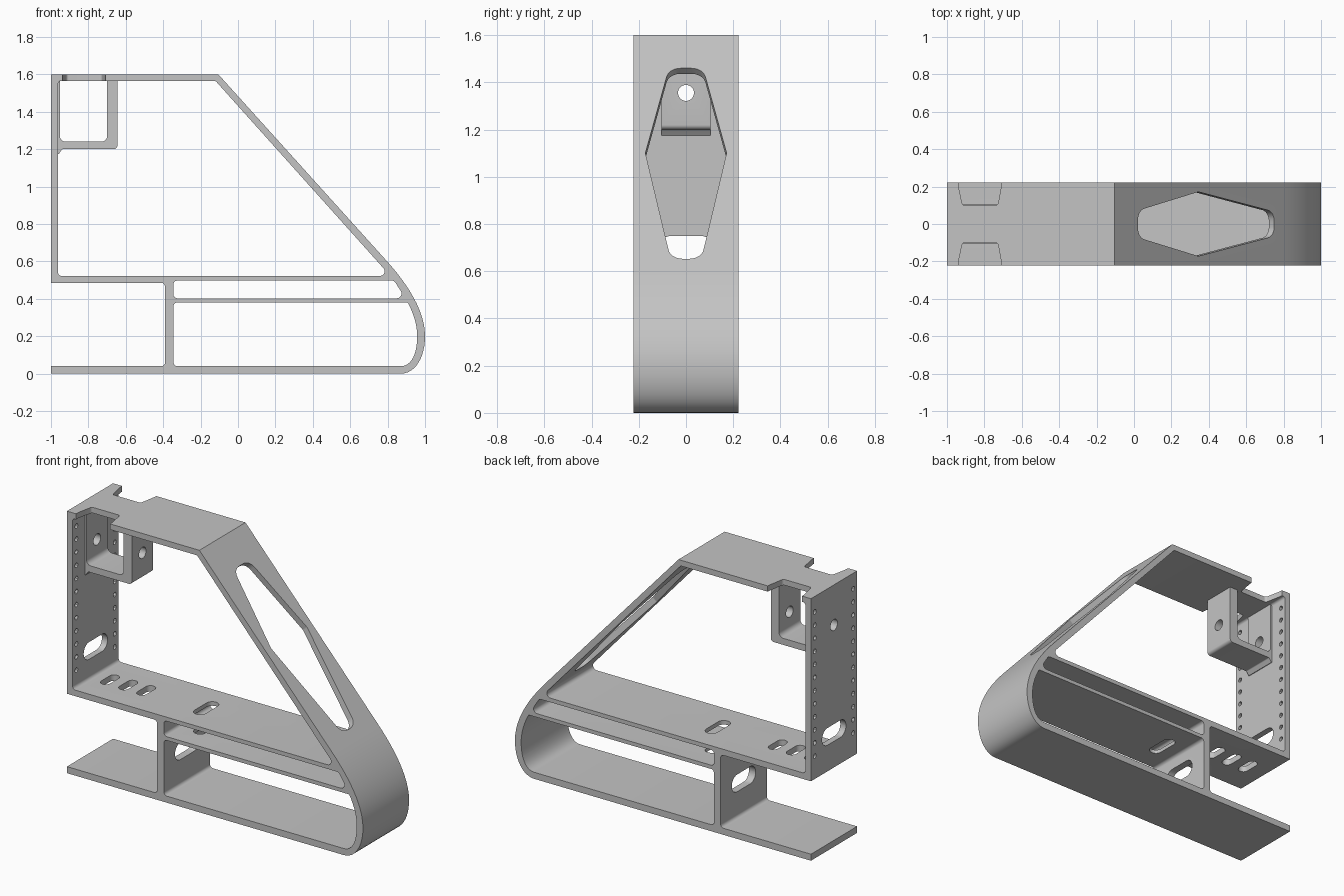
import bpy, bmesh, math
from mathutils import Vector

if "Cube" in bpy.data.objects:
    bpy.data.objects.remove(bpy.data.objects["Cube"])

X, Y, Z = Vector((1, 0, 0)), Vector((0, 1, 0)), Vector((0, 0, 1))
HALF = 0.2225                      # half depth of the extrusion

grey = bpy.data.materials.new("light grey")
grey.diffuse_color = (0.55, 0.55, 0.55, 1)
grey.use_nodes = True
grey.node_tree.nodes["Principled BSDF"].inputs["Base Color"].default_value = grey.diffuse_color


def rounded(points, steps=6):
    """Outline from (a, b, radius) corners; radius 0 keeps the point."""
    out, n = [], len(points)
    for i, (a, b, r) in enumerate(points):
        p = Vector((a, b, 0))
        if r == 0:
            out.append((a, b))
            continue
        u = (Vector((*points[i - 1][:2], 0)) - p).normalized()
        v = (Vector((*points[(i + 1) % n][:2], 0)) - p).normalized()
        half = u.angle(v) / 2
        c = p + (u + v).normalized() * (r / math.sin(half))
        d0 = p + u * (r / math.tan(half)) - c
        d1 = p + v * (r / math.tan(half)) - c
        for k in range(steps + 1):
            d = d0.normalized().slerp(d1.normalized(), k / steps)
            q = c + d.normalized() * r
            out.append((q.x, q.y))
    return out


def bezier(p0, p1, p2, p3, steps=12):
    pts = []
    for k in range(steps + 1):
        t = k / steps
        w = ((1-t)**3, 3*t*(1-t)**2, 3*t*t*(1-t), t**3)
        pts.append(tuple(sum(wi * p[j] for wi, p in zip(w, (p0, p1, p2, p3)))
                         for j in (0, 1)) + (0,))
    return pts


def circle(a, b, r, n=20):
    return [(a + r * math.cos(2 * math.pi * k / n),
             b + r * math.sin(2 * math.pi * k / n)) for k in range(n)]


def slot(a, b, la, lb):
    """Stadium outline with full sizes la by lb."""
    r = min(la, lb) * 0.495
    return rounded([(a + i * la / 2, b + j * lb / 2, r)
                    for i, j in ((-1, -1), (1, -1), (1, 1), (-1, 1))], 8)


def prism(bm, pts, u, v, lo, hi, origin=Vector()):
    """Extrude an outline in the u, v plane from lo to hi along u x v."""
    n = u.cross(v)
    low = [bm.verts.new(origin + u * a + v * b + n * lo) for a, b in pts]
    top = [bm.verts.new(origin + u * a + v * b + n * hi) for a, b in pts]
    faces = [bm.faces.new(low[::-1]), bm.faces.new(top)]
    for i in range(len(pts)):
        j = (i + 1) % len(pts)
        faces.append(bm.faces.new((low[i], low[j], top[j], top[i])))
    bmesh.ops.recalc_face_normals(bm, faces=faces)


def make(name, bm):
    mesh = bpy.data.meshes.new(name)
    bm.to_mesh(mesh)
    bm.free()
    mesh.materials.append(grey)
    obj = bpy.data.objects.new(name, mesh)
    bpy.context.collection.objects.link(obj)
    return obj


def cut(obj, cutter):
    bpy.context.view_layer.objects.active = obj
    mod = obj.modifiers.new("cut", 'BOOLEAN')
    mod.operation, mod.solver, mod.object = 'DIFFERENCE', 'EXACT', cutter
    bpy.ops.object.modifier_apply(modifier=mod.name)
    bpy.data.objects.remove(cutter)


# Frame silhouette with the rounded nose and the open notch at lower left
nose = (bezier((0.80, 0.597), (0.90, 0.485), (1.0, 0.34), (1.0, 0.2))
        + bezier((1.0, 0.2), (1.0, 0.09), (0.95, 0), (0.87, 0))[1:])
outline = ([(-1, 1.6, 0), (-0.105, 1.6, 0)] + nose +
           [(-1, 0, 0), (-1, 0.04, 0), (-0.39, 0.04, 0.02),
            (-0.39, 0.485, 0.02), (-1, 0.485, 0)])
bm = bmesh.new()
prism(bm, rounded(outline), X, Z, -HALF, HALF)
frame = make("frame", bm)

# Three openings: main window, narrow gap, lower chamber
bm = bmesh.new()
window = [(-0.962, 1.565, 0.015), (-0.12, 1.565, 0.015),
          (0.815, 0.522, 0.025), (-0.962, 0.522, 0.02)]
gap = [(-0.345, 0.497, 0.02), (0.835, 0.497, 0.02),
       (0.895, 0.403, 0.025), (-0.345, 0.403, 0.02)]
chamber = ([(-0.345, 0.04, 0.02), (-0.345, 0.38, 0.02)]
           + bezier((0.907, 0.38), (0.94, 0.32), (0.958, 0.26), (0.958, 0.2))
           + bezier((0.958, 0.2), (0.958, 0.11), (0.93, 0.04), (0.87, 0.04))[1:])
for pts in (window, gap, chamber):
    prism(bm, rounded(pts), X, Z, -0.4, 0.4)
cut(frame, make("openings", bm))

# Holes in the plates
bm = bmesh.new()
for side in (-1, 1):                                   # perforated back wall
    for i in range(12):
        prism(bm, circle(side * 0.185, 0.625 + 0.08 * i, 0.014, 12),
              Y, Z, -1.05, -0.95)
    notch = [(-0.945, side * 0.3, 0), (-0.938, side * 0.2, 0),
             (-0.917, side * 0.1, 0.015), (-0.728, side * 0.1, 0.015),
             (-0.71, side * 0.2, 0), (-0.70, side * 0.3, 0)]
    prism(bm, rounded(notch), X, Y, 1.53, 1.65)        # top plate notches
prism(bm, circle(0, 1.355, 0.034), Y, Z, -1.05, -0.93)
prism(bm, slot(0, 0.697, 0.23, 0.105), Y, Z, -1.05, -0.93)
prism(bm, slot(0, 0.25, 0.23, 0.105), Y, Z, -0.45, -0.3)   # web slot
for x in (-0.865, -0.742, -0.62):                      # deck slots
    prism(bm, slot(x, 0, 0.06, 0.14), X, Y, 0.45, 0.55)
prism(bm, slot(-0.215, 0, 0.075, 0.19), X, Y, 0.35, 0.55)
# Six-sided opening through the sloping plate, square to its surface
down = Vector((0.67, 0, -0.742)).normalized()
half = [(0, 0.072, 0.06), (0.483, 0.172, 0.02), (1.087, 0.065, 0.06)]
hexagon = half + [(s, -y, r) for s, y, r in half[::-1]]
prism(bm, rounded(hexagon), down, Y, -0.09, 0.09, Vector((0.022, 0, 1.46)))
cut(frame, make("plate_holes", bm))

# U-shaped clip hanging under the top plate
bm = bmesh.new()
clip = [(-0.97, 1.57, 0), (-0.97, 1.175, 0), (-0.958, 1.175, 0),
        (-0.94, 1.2, 0.01), (-0.645, 1.2, 0.02), (-0.645, 1.57, 0),
        (-0.70, 1.57, 0), (-0.70, 1.24, 0.03), (-0.952, 1.24, 0.03),
        (-0.952, 1.57, 0)]
prism(bm, rounded(clip), X, Z, -0.103, 0.103)
bracket = make("clip_bracket", bm)
bm = bmesh.new()
prism(bm, circle(0, 1.355, 0.034), Y, Z, -1.05, -0.6)
cut(bracket, make("clip_hole", bm))

for obj in (frame, bracket):
    bpy.ops.object.select_all(action='DESELECT')
    obj.select_set(True)
    bpy.context.view_layer.objects.active = obj
    bpy.ops.object.shade_smooth_by_angle(angle=math.radians(30))
